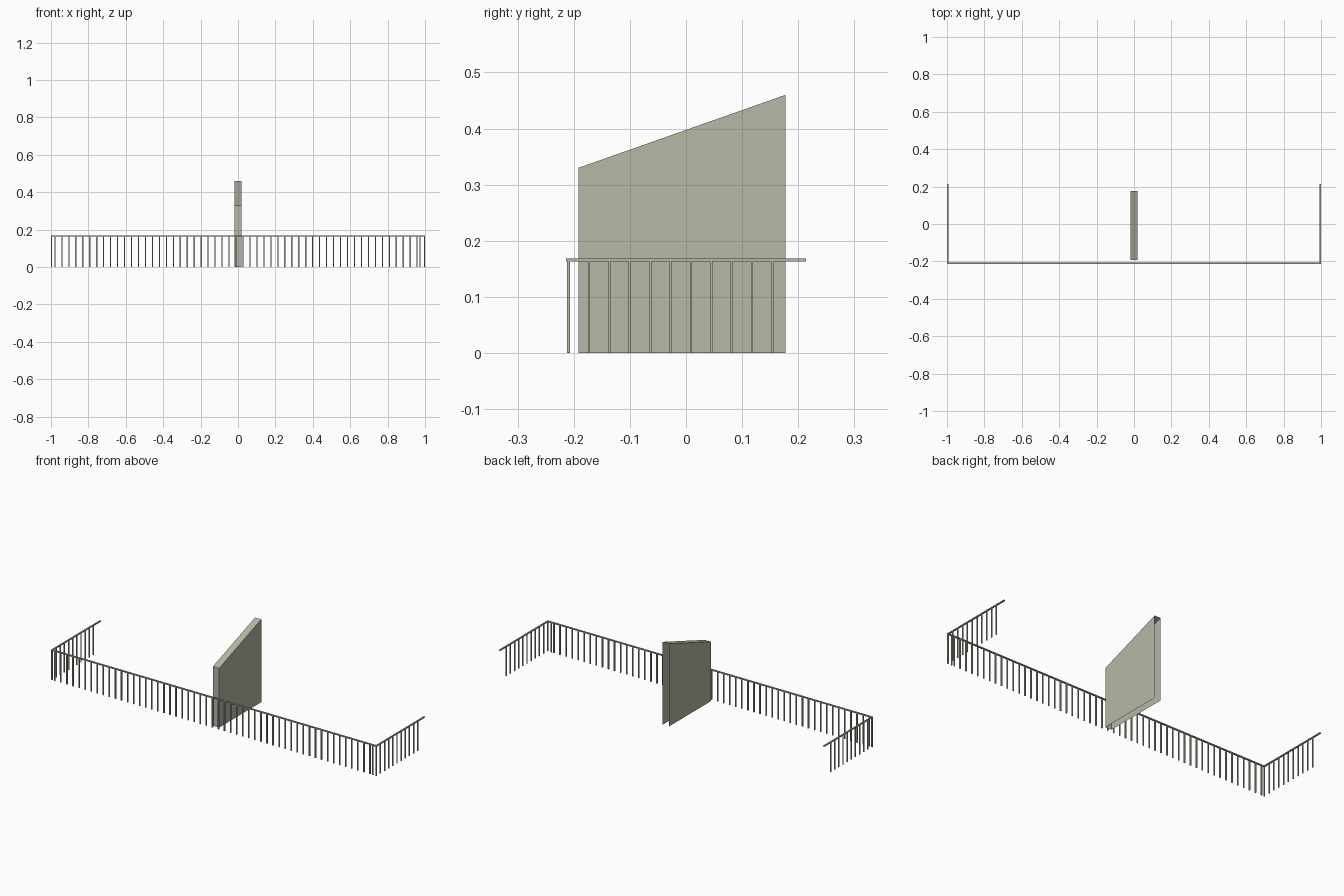
import bpy, bmesh

if "Cube" in bpy.data.objects:
    bpy.data.objects.remove(bpy.data.objects["Cube"])

RAIL_Z0, RAIL_Z1 = 0.1628, 0.1685

# One warm olive-grey paint for everything
paint = bpy.data.materials.new("olive_grey")
paint.diffuse_color = (0.476, 0.476, 0.385, 1)
paint.use_nodes = True
paint.node_tree.nodes["Principled BSDF"].inputs["Base Color"].default_value = paint.diffuse_color


def mesh_object(name, bm):
    me = bpy.data.meshes.new(name)
    bm.to_mesh(me)
    bm.free()
    me.materials.append(paint)
    ob = bpy.data.objects.new(name, me)
    bpy.context.collection.objects.link(ob)
    return ob


def add_box(bm, x0, x1, y0, y1, z0, z1):
    vs = bmesh.ops.create_cube(bm, size=1)["verts"]
    for v in vs:
        v.co.x = x1 if v.co.x > 0 else x0
        v.co.y = y1 if v.co.y > 0 else y0
        v.co.z = z1 if v.co.z > 0 else z0


def add_posts(bm, points, w, d):
    for x, y in points:
        add_box(bm, x - w / 2, x + w / 2, y - d / 2, y + d / 2, 0, RAIL_Z0)


# Sloped dividing wall: a shell open at the back and underneath
bm = bmesh.new()
profile = [(-0.192, 0), (-0.192, 0.33), (0.177, 0.46), (0.177, 0)]
left = [bm.verts.new((-0.019, y, z)) for y, z in profile]
right = [bm.verts.new((0.019, y, z)) for y, z in profile]
bm.faces.new(left[::-1])
bm.faces.new(right)
for i in (0, 1):
    bm.faces.new((left[i], left[i + 1], right[i + 1], right[i]))
bmesh.ops.recalc_face_normals(bm, faces=bm.faces)
mesh_object("dividing_wall", bm)

# Front handrail
bm = bmesh.new()
add_box(bm, -1, 1, -0.2135, -0.205, RAIL_Z0, RAIL_Z1)
mesh_object("front_rail", bm)

# Front balusters, with the last short bay on the right and corner posts
bm = bmesh.new()
xs = [-0.979 + i * 0.03725 for i in range(53)] + [0.974, -0.997, 0.997]
add_posts(bm, [(x, -0.2093) for x in xs], 0.006, 0.006)
mesh_object("front_balusters", bm)

# Side handrails and balusters
for side, s in (("left", -1), ("right", 1)):
    bm = bmesh.new()
    x0, x1 = sorted((s * 0.992, s * 1.0))
    add_box(bm, x0, x1, -0.205, 0.2135, RAIL_Z0, RAIL_Z1)
    mesh_object(side + "_rail", bm)

    bm = bmesh.new()
    add_posts(bm, [(s * 0.9965, -0.1728 + i * 0.0363) for i in range(10)], 0.006, 0.004)
    mesh_object(side + "_balusters", bm)
